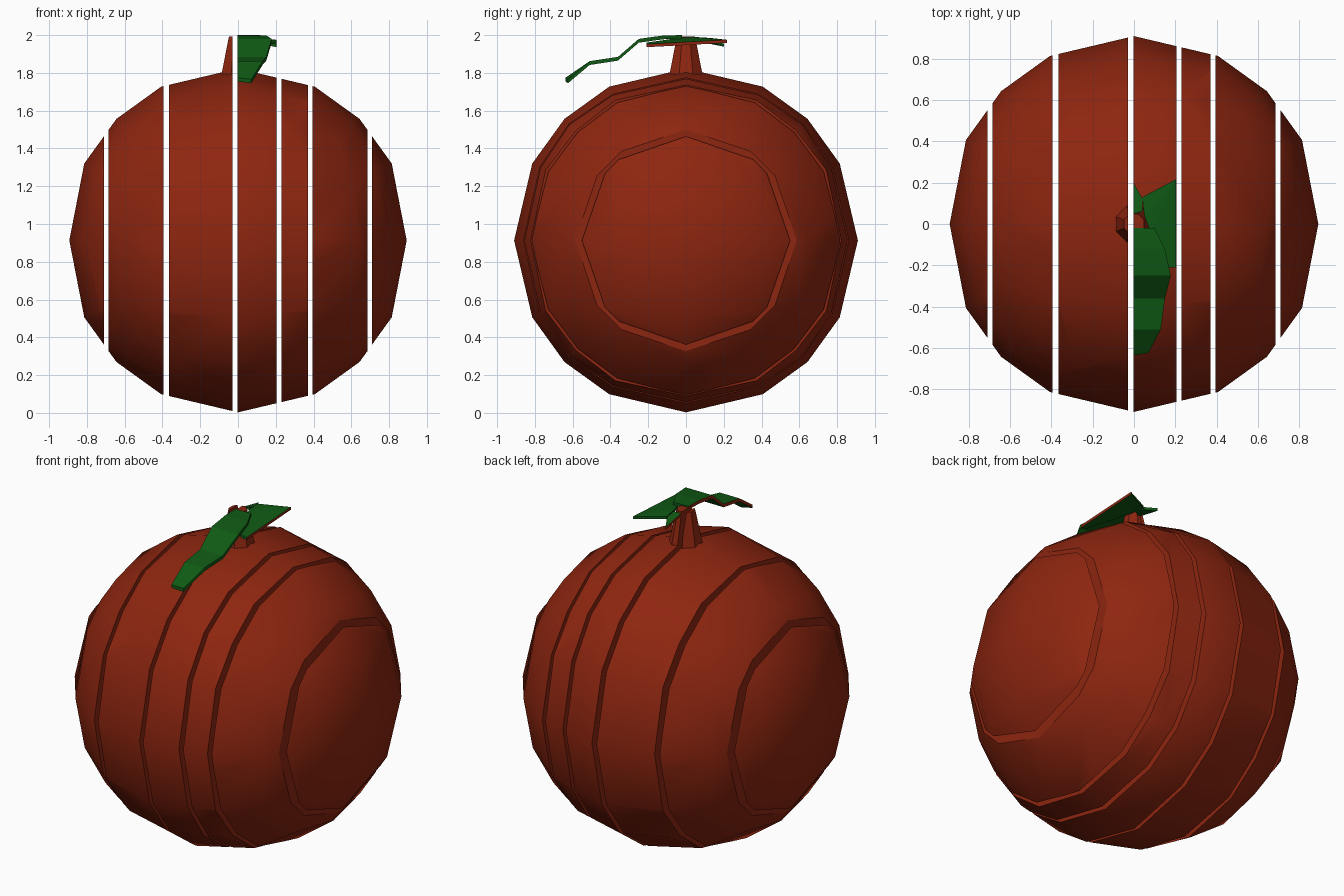
import bpy, bmesh, math
from mathutils import Vector, Matrix

if "Cube" in bpy.data.objects:
    bpy.data.objects.remove(bpy.data.objects["Cube"])

def material(name, rgb):
    m = bpy.data.materials.new(name)
    m.diffuse_color = (*rgb, 1)
    m.use_nodes = True
    m.node_tree.nodes["Principled BSDF"].inputs["Base Color"].default_value = m.diffuse_color
    return m

RED = material("rust red", (0.27, 0.019, 0.005))
GREEN = material("leaf green", (0.005, 0.10, 0.007))

# x ranges of the slices (gaps lie between them)
SLICES = [(-1, -0.71), (-0.685, -0.395), (-0.365, -0.03), (-0.003, 0.205),
          (0.23, 0.37), (0.395, 0.685), (0.71, 1)]

def finish(bm, name, mats, smooth=False):
    bmesh.ops.recalc_face_normals(bm, faces=bm.faces[:])
    me = bpy.data.meshes.new(name)
    bm.to_mesh(me)
    bm.free()
    ob = bpy.data.objects.new(name, me)
    bpy.context.collection.objects.link(ob)
    for m in mats:
        me.materials.append(m)
    if smooth:
        bpy.ops.object.select_all(action='DESELECT')
        ob.select_set(True)
        bpy.context.view_layer.objects.active = ob
        bpy.ops.object.shade_smooth_by_angle(angle=math.radians(32))
    return ob

def cut(bm, x, side):
    """Remove everything beyond plane x on the given side and cap it."""
    geom = bm.verts[:] + bm.edges[:] + bm.faces[:]
    bmesh.ops.bisect_plane(bm, geom=geom, plane_co=(x, 0, 0), plane_no=(side, 0, 0),
                           clear_outer=True)
    rim = [e for e in bm.edges if e.is_boundary]
    if rim:
        bmesh.ops.contextual_create(bm, geom=rim)

def slices(base, name, ranges, smooth):
    for i, (a, b) in enumerate(ranges):
        bm = base.copy()
        cut(bm, a, -1)
        cut(bm, b, 1)
        finish(bm, f"{name}_{i + 1}", [RED], smooth)

# fruit body: subdivided cube pushed to a sphere, then sliced
R, CZ = 0.91, 0.913
body = bmesh.new()
bmesh.ops.create_cube(body, size=2)
bmesh.ops.subdivide_edges(body, edges=body.edges[:], cuts=3, use_grid_fill=True)
for v in body.verts:
    v.co = v.co.normalized() * R
    v.co.x = max(-0.893, min(0.893, v.co.x))
    v.co.z += CZ
slices(body, "fruit_slice", SLICES, True)

# stem: tapered, split by the middle gap
stem = bmesh.new()
bmesh.ops.create_cone(stem, cap_ends=True, segments=8, radius1=0.105, radius2=0.052,
                      depth=0.25, matrix=Matrix.Translation((0, 0, 1.868)) @
                      Matrix.Rotation(math.pi / 8, 4, 'Z'))
slices(stem, "stem_half", SLICES[2:4], False)

def solid_leaf(name, polys, thick=0.02):
    """Thin green plate; its sliced-off sides show the red cut colour."""
    bm = bmesh.new()
    for p in polys:
        bm.faces.new([bm.verts.new(c) for c in p])
    bmesh.ops.remove_doubles(bm, verts=bm.verts[:], dist=1e-4)
    top = bm.faces[:]
    ext = bmesh.ops.extrude_face_region(bm, geom=top, use_keep_orig=True)
    for g in ext["geom"]:
        if isinstance(g, bmesh.types.BMVert):
            g.co.z -= thick
    bmesh.ops.recalc_face_normals(bm, faces=bm.faces[:])
    for f in bm.faces:
        x = f.calc_center_median().x
        f.material_index = 0 if abs(f.normal.x) > 0.95 and (x < 0.005 or x > 0.195) else 1
    finish(bm, name, [RED, GREEN])

# front leaf: strip running forward and drooping (y, z, width)
rows = [(-0.02, 2.0, 0.10), (-0.12, 1.998, 0.15), (-0.25, 1.98, 0.178),
        (-0.36, 1.885, 0.15), (-0.51, 1.862, 0.13), (-0.625, 1.765, 0.07)]
pts = [[(-0.002, y, z), (w, y, z)] for y, z, w in rows]
pts[-1][0] = (-0.002, -0.637, 1.775)
solid_leaf("front_leaf", [(a[0], b[0], b[1], a[1]) for a, b in zip(pts, pts[1:])])

# side leaf: flat piece cut off at the slice edge
P = [(0.04, 0.13, 1.985), (0.204, 0.217, 1.975), (0.204, -0.21, 1.952),
     (0.165, -0.21, 1.96), (0.08, -0.04, 1.985), (0.05, 0.04, 1.99)]
solid_leaf("side_leaf", [(P[0], P[5], P[1]), (P[5], P[4], P[1]),
                         (P[4], P[2], P[1]), (P[4], P[3], P[2])], 0.016)

# back leaf: small remaining tip
solid_leaf("back_leaf_tip", [((-0.002, 0.20, 1.955), (0.04, 0.125, 1.98),
                              (0.04, 0.06, 1.99), (-0.002, 0.05, 1.985))], 0.016)
